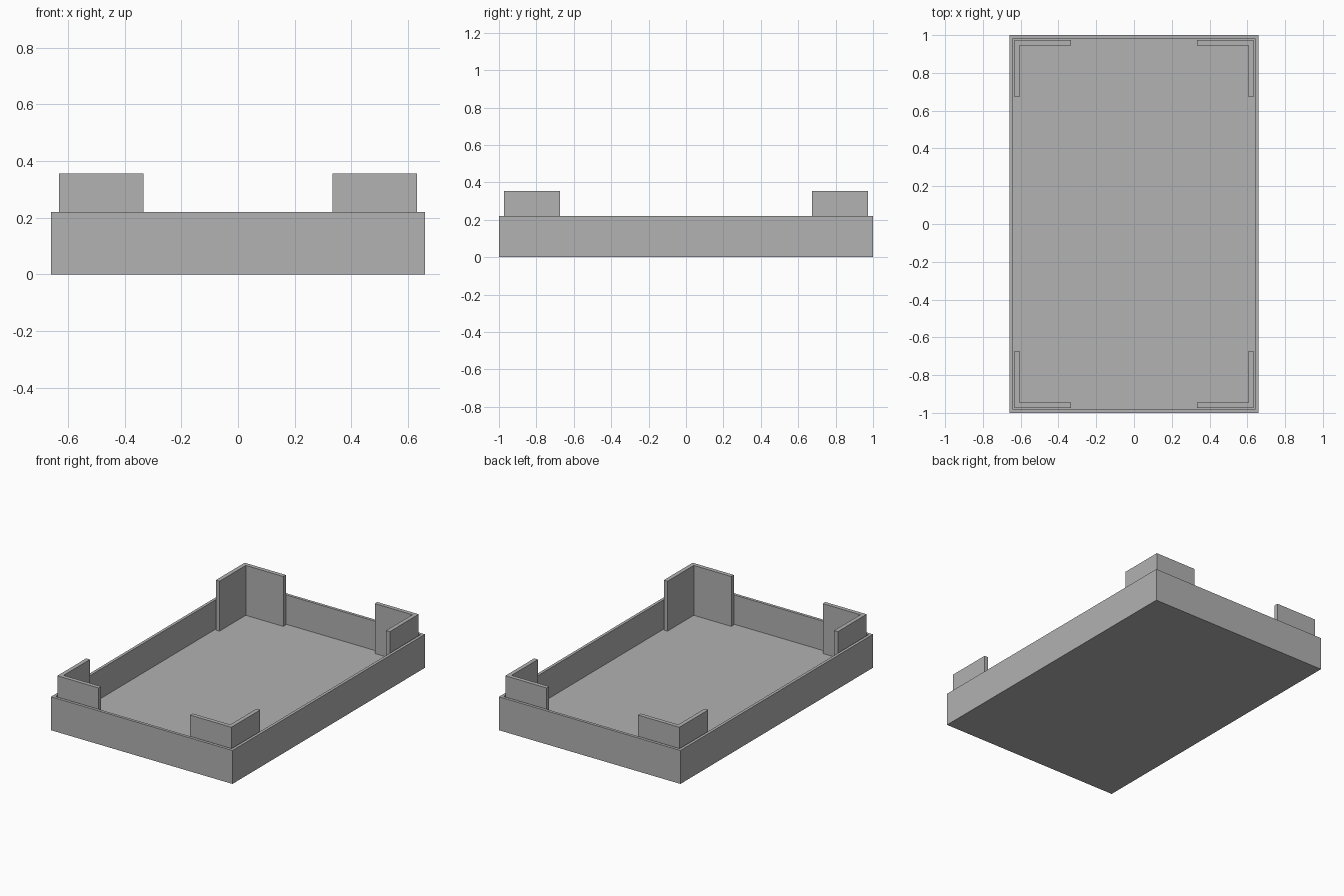
import bpy
import bmesh

cube = bpy.data.objects.get("Cube")
if cube:
    bpy.data.objects.remove(cube, do_unlink=True)

HALF_X, HALF_Y = 0.66, 1.0
WALL = 0.027
RIM_Z, BRACKET_Z = 0.22, 0.355
ARM = 0.3

grey = bpy.data.materials.new("plain_grey")
grey.use_nodes = True
grey.diffuse_color = (0.445, 0.445, 0.445, 1)
grey.node_tree.nodes["Principled BSDF"].inputs["Base Color"].default_value = grey.diffuse_color


def add_object(name, bm):
    bmesh.ops.recalc_face_normals(bm, faces=bm.faces)
    mesh = bpy.data.meshes.new(name)
    bm.to_mesh(mesh)
    bm.free()
    mesh.materials.append(grey)
    obj = bpy.data.objects.new(name, mesh)
    bpy.context.collection.objects.link(obj)


def extrude_outline(bm, points, bottom, top):
    """Raise a flat outline into a solid; returns its top face."""
    base = bm.faces.new([bm.verts.new((x, y, bottom)) for x, y in points])
    result = bmesh.ops.extrude_face_region(bm, geom=[base], use_keep_orig=True)
    raised = [v for v in result["geom"] if isinstance(v, bmesh.types.BMVert)]
    bmesh.ops.translate(bm, verts=raised, vec=(0, 0, top - bottom))
    return next(f for f in result["geom"] if isinstance(f, bmesh.types.BMFace))


# Open tray: a solid box whose top is inset and pushed down to the floor
bm = bmesh.new()
corners = [(-HALF_X, -HALF_Y), (HALF_X, -HALF_Y), (HALF_X, HALF_Y), (-HALF_X, HALF_Y)]
top = extrude_outline(bm, corners, 0, RIM_Z)
bmesh.ops.recalc_face_normals(bm, faces=bm.faces)
bmesh.ops.inset_region(bm, faces=[top], thickness=WALL)
sunk = bmesh.ops.extrude_face_region(bm, geom=[top])
bmesh.ops.translate(bm, vec=(0, 0, WALL - RIM_Z),
                    verts=[v for v in sunk["geom"] if isinstance(v, bmesh.types.BMVert)])
if top.is_valid:
    bmesh.ops.delete(bm, geom=[top], context="FACES_ONLY")
add_object("tray", bm)

# L-shaped corner brackets standing on the floor inside the walls
ox, oy = HALF_X - WALL, HALF_Y - WALL
ix, iy = ox - WALL, oy - WALL
outline = [(ox, oy), (ox - ARM, oy), (ox - ARM, iy), (ix, iy), (ix, oy - ARM), (ox, oy - ARM)]
for sx, side in ((1, "left"), (-1, "right")):
    for sy, end in ((-1, "front"), (1, "back")):
        bm = bmesh.new()
        extrude_outline(bm, [(sx * x, sy * y) for x, y in outline], WALL, BRACKET_Z)
        add_object(f"{end}_{side}_corner_bracket", bm)
